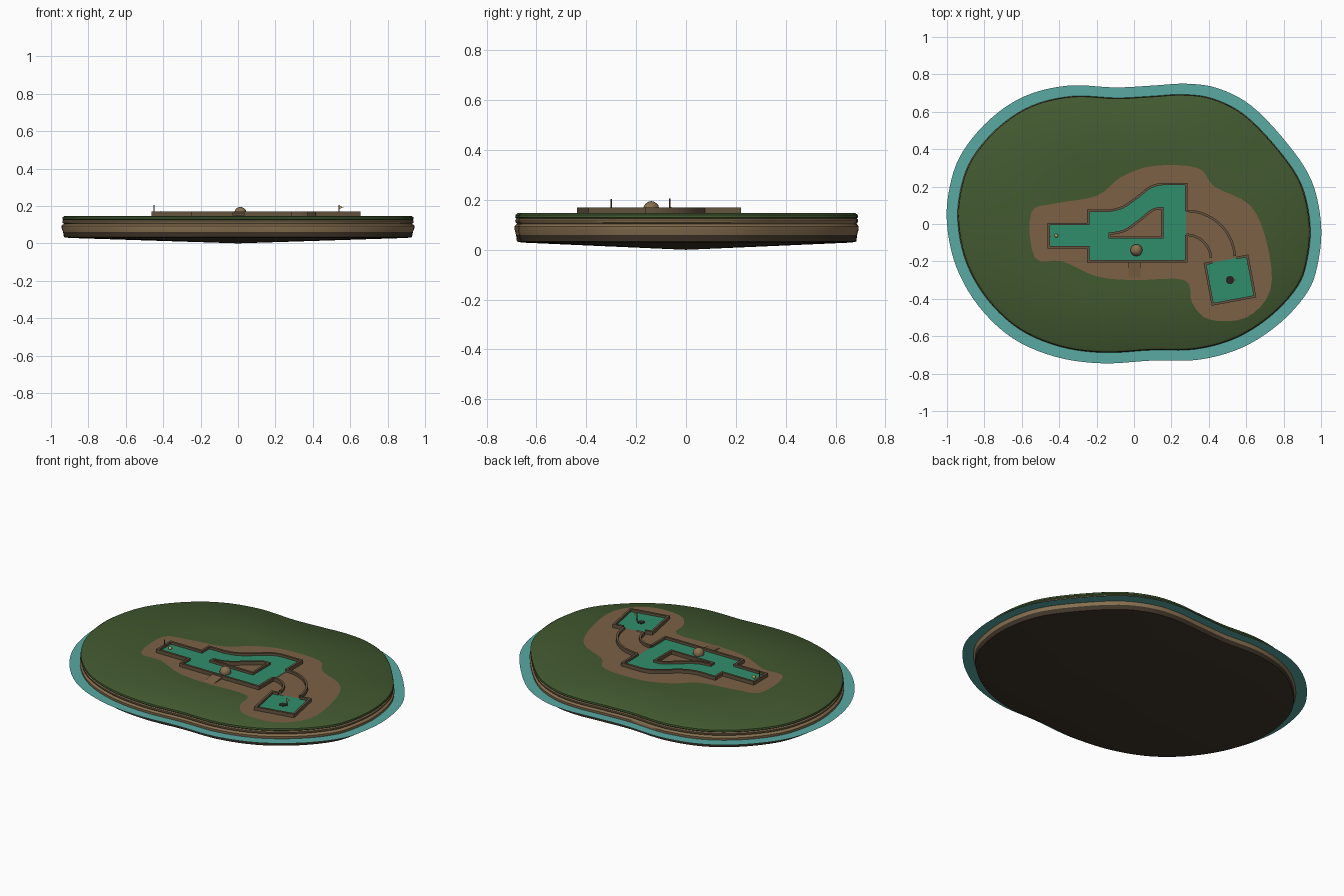
import bpy, bmesh, math, random
from mathutils import Vector, Matrix
from mathutils.geometry import tessellate_polygon

if "Cube" in bpy.data.objects:
    bpy.data.objects.remove(bpy.data.objects["Cube"])

random.seed(3)


def mat(name, rgb):
    m = bpy.data.materials.new(name)
    m.diffuse_color = (*rgb, 1)
    m.use_nodes = True
    m.node_tree.nodes["Principled BSDF"].inputs["Base Color"].default_value = m.diffuse_color
    return m


GRASS = mat("grass", (0.055, 0.10, 0.03))
DIRT = mat("dirt", (0.20, 0.12, 0.06))
ROCK = mat("rock", (0.24, 0.16, 0.08))
DARK = mat("dark_rock", (0.05, 0.035, 0.022))
WATER = mat("water", (0.10, 0.40, 0.36))
FELT = mat("felt", (0.03, 0.27, 0.15))
WOOD = mat("wood", (0.13, 0.09, 0.05))
PALE = mat("pale_trim", (0.55, 0.53, 0.48))
BLACK = mat("black", (0.02, 0.018, 0.015))
GOLD = mat("gold", (0.55, 0.40, 0.12))


def make(name, verts, faces, mats, smooth=None):
    me = bpy.data.meshes.new(name)
    me.from_pydata([tuple(v) for v in verts], [], faces)
    ob = bpy.data.objects.new(name, me)
    bpy.context.collection.objects.link(ob)
    for m in mats:
        me.materials.append(m)
    bm = bmesh.new()
    bm.from_mesh(me)
    bmesh.ops.recalc_face_normals(bm, faces=bm.faces)
    bm.to_mesh(me)
    bm.free()
    if smooth:
        bpy.context.view_layer.objects.active = ob
        ob.select_set(True)
        bpy.ops.object.shade_smooth_by_angle(angle=math.radians(smooth))
        ob.select_set(False)
    return ob


def spline(pts, n, closed=True):
    # Catmull-Rom through the points
    out, c = [], len(pts)
    for i in range(c if closed else c - 1):
        q = [pts[(i + k) % c] if closed else pts[min(max(i + k, 0), c - 1)] for k in (-1, 0, 1, 2)]
        a, b, d, e = map(Vector, q)
        for s in range(n):
            t = s / n
            out.append(0.5 * (2 * b + (d - a) * t + (2 * a - 5 * b + 4 * d - e) * t * t
                              + (3 * b - a - 3 * d + e) * t ** 3))
    return out if closed else out + [Vector(pts[-1])]


def sheet(name, loops, z, m):
    # flat filled outline, extra loops are holes
    flat = [Vector((p[0], p[1], z)) for l in loops for p in l]
    tris = tessellate_polygon([[Vector((p[0], p[1], 0)) for p in l] for l in loops])
    ob = make(name, flat, tris, [m])
    for p in ob.data.polygons:
        if p.normal.z < 0:
            p.flip()
    return ob


def wall(name, path, closed=False, w=0.013, z0=0.14, z1=0.17):
    # mitred border strip: wooden, with pale side faces
    P = [Vector((p[0], p[1])) for p in path]
    n, V, F = len(P), [], []
    for i, p in enumerate(P):
        a = P[i - 1] if closed or i > 0 else p
        b = P[(i + 1) % n] if closed or i < n - 1 else p
        d1, d2 = (p - a), (b - p)
        d1 = (d1 if d1.length > 1e-6 else d2).normalized()
        d2 = (d2 if d2.length > 1e-6 else d1).normalized()
        n1, n2 = Vector((-d1.y, d1.x)), Vector((-d2.y, d2.x))
        m = (n1 + n2).normalized()
        m = m * (w / 2 / max(m.dot(n1), 0.45))
        for s, z in ((1, z0), (1, z1), (-1, z1), (-1, z0)):
            V.append((p.x + s * m.x, p.y + s * m.y, z))
    for i in range(n if closed else n - 1):
        j = (i + 1) % n
        F += [(4 * i + k, 4 * i + (k + 1) % 4, 4 * j + (k + 1) % 4, 4 * j + k) for k in range(4)]
    if not closed:
        F += [(0, 1, 2, 3), (4 * n - 4, 4 * n - 3, 4 * n - 2, 4 * n - 1)]
    return make(name, V, F, [WOOD])


def round_part(name, loc, r, h, m, seg=16):
    bpy.ops.mesh.primitive_cylinder_add(vertices=seg, radius=r, depth=h, location=loc)
    bpy.context.object.name = name
    bpy.context.object.data.materials.append(m)


# island outline, shared by water and land
shore = spline([(1, 0), (.985, -.2), (.93, -.36), (.78, -.53), (.58, -.66), (.35, -.725), (.1, -.73),
                (-.17, -.745), (-.42, -.71), (-.65, -.61), (-.83, -.44), (-.95, -.23), (-1, 0),
                (-.985, .2), (-.92, .38), (-.77, .56), (-.58, .685), (-.35, .74), (-.1, .73),
                (.1, .74), (.28, .75), (.45, .725), (.63, .63), (.82, .43), (.95, .23)], 5)
land = [Vector((p.x * 0.938, p.y * 0.92)) for p in shore]
N = len(land)

# island body: conical underside, two rock bands, grass lip and top
prof = [(0.5, 0.015), (0.96, 0.029), (0.99, 0.033), (0.995, 0.06), (1.003, 0.08), (1.004, 0.094),
        (0.996, 0.101), (0.99, 0.104), (0.998, 0.11), (1.0, 0.12), (0.993, 0.125), (1.0, 0.13),
        (0.998, 0.14), (0.985, 0.147), (0.5, 0.147)]
V = [(p.x * s, p.y * s, z) for s, z in prof for p in land] + [(0, 0, 0), (0, 0, 0.147)]
K = len(prof)
F = [(k * N + i, k * N + (i + 1) % N, (k + 1) * N + (i + 1) % N, (k + 1) * N + i)
     for k in range(K - 1) for i in range(N)]
F += [(i, (i + 1) % N, K * N) for i in range(N)]
F += [((K - 1) * N + i, (K - 1) * N + (i + 1) % N, K * N + 1) for i in range(N)]
body = make("island_body", V, F, [DARK, ROCK, GRASS], 40)
for p in body.data.polygons:
    z = p.center.z
    p.material_index = 0 if z < 0.05 else (1 if z < 0.126 else 2)

# water ring around the shore
sheet("water_ring", [shore, [p * 0.97 for p in land]], 0.08, WATER)

# worn dirt patch under the course
sheet("dirt_patch", [spline([(-.55, .06), (-.42, .11), (-.2, .15), (-.07, .25), (.1, .31), (.34, .3),
      (.43, .2), (.62, .1), (.71, -.1), (.73, -.35), (.6, -.5), (.4, -.51), (.31, -.42), (.27, -.3),
      (0, -.3), (-.2, -.28), (-.38, -.2), (-.53, -.18)], 4)], 0.1485, DIRT)

# main green with tee and triangular opening
bend = spline([(-.135, .07), (-.06, .09), (.02, .145), (.09, .198), (.15, .214)], 5, False)
outline = [(.279, .07), (.279, .214)] + bend[::-1] + [(-.245, .07), (-.245, 0), (-.455, 0),
          (-.455, -.125), (-.245, -.125), (-.245, -.2), (.279, -.2), (.279, -.06)]
hole = spline([(-.13, -.052), (-.05, -.035), (.03, .02), (.1, .075), (.15, .084)], 5, False)
hole += [Vector((.15, -.072)), Vector((-.13, -.072))]
sheet("main_green", [outline, hole], 0.156, FELT)
wall("main_border", outline)
wall("opening_border", hole, True)

# curved sand path to the last green
C = Vector((.28, -.19))


def arc(r, end=4):
    return [C + r * Vector((math.cos(t), math.sin(t)))
            for t in [math.radians(90 - (90 - end) * i / 16) for i in range(17)]]


outer, inner = arc(.26), arc(.132)
sheet("sand_path", [arc(.26, -2) + arc(.132, -2)[::-1]], 0.154, DIRT)
wall("path_outer_border", outer)
wall("path_inner_border", inner)

# last green, turned, open toward the path
R = Matrix.Rotation(math.radians(10.6), 2)
E = Vector((.513, -.30))
box = [E + R @ Vector(p) for p in [(.056, .11), (.115, .11), (.115, -.11), (-.115, -.11),
                                   (-.115, .11), (-.075, .11)]]
sheet("last_green", [box], 0.156, FELT)
wall("last_green_border", box)
round_part("cup", (E.x, E.y, .1565), .022, .002, BLACK, 24)

# flag with pole
round_part("flag_pole", (.54, -.30, .178), .0025, .052, WOOD, 8)
make("flag", [(.54, -.3, .203), (.54, -.3, .183), (.563, -.3, .193)], [(0, 1, 2)], [GOLD])

# tee marker and ball
round_part("tee_post", (-.45, -.065, .178), .0025, .056, WOOD, 8)
bpy.ops.mesh.primitive_uv_sphere_add(segments=16, ring_count=8, radius=.01, location=(-.415, -.062, .162))
bpy.context.object.name = "ball"
bpy.context.object.data.materials.append(GOLD)

# boulder obstacle
bpy.ops.mesh.primitive_ico_sphere_add(subdivisions=3, radius=.032, location=(.013, -.14, .163))
rock = bpy.context.object
rock.name = "boulder"
rock.data.materials.append(ROCK)
for v in rock.data.vertices:
    v.co *= random.uniform(.97, 1.03)
bpy.ops.object.shade_smooth()

# small dirt ramp in front of the main green
make("dirt_ramp", [(-.03, -.2, .162), (.035, -.2, .162), (.035, -.29, .148), (-.03, -.29, .148),
                   (-.03, -.2, .146), (.035, -.2, .146)],
     [(0, 1, 2, 3), (0, 3, 4), (1, 5, 2), (0, 4, 5, 1)], [DIRT])
